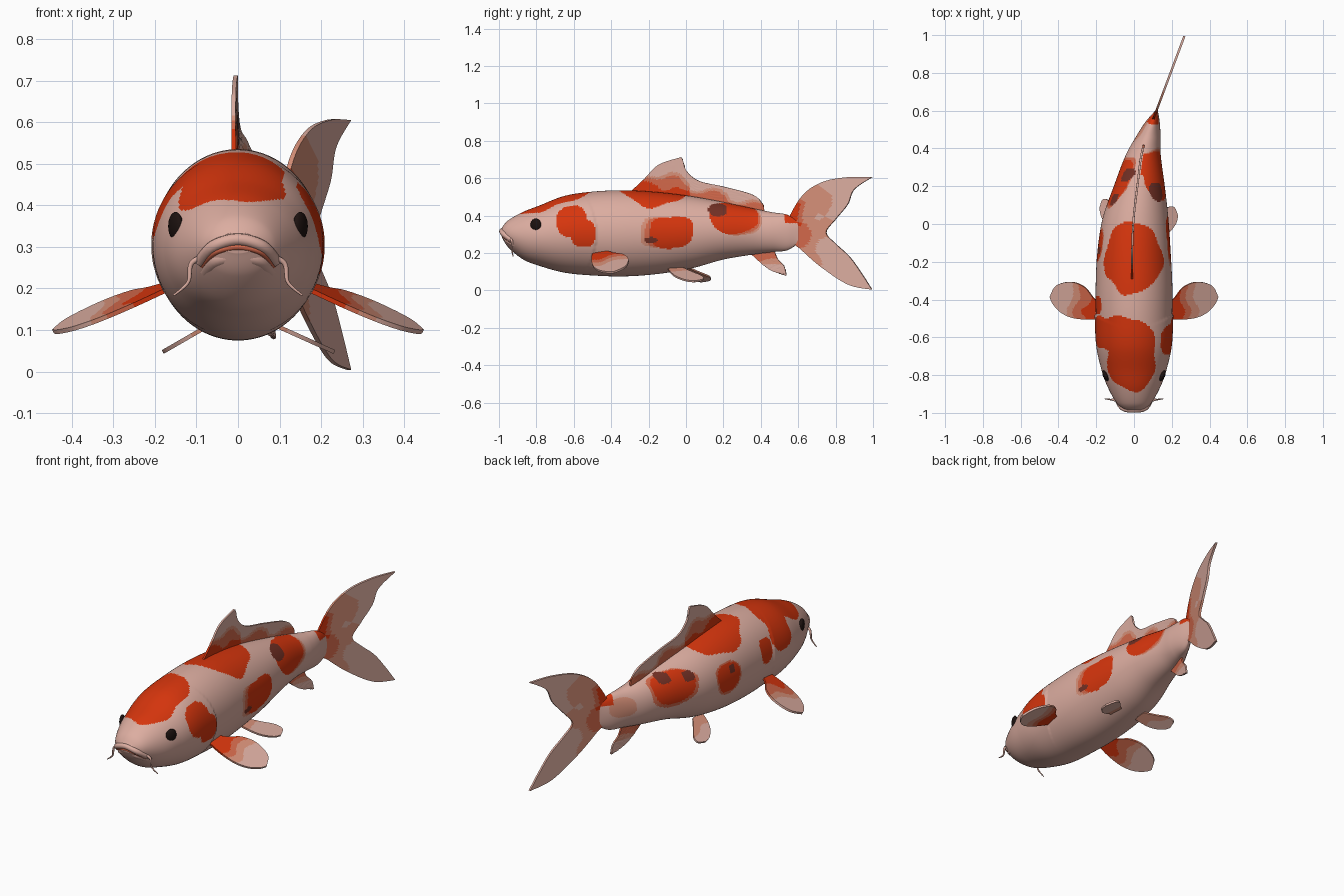
import bpy
import bmesh
from math import sin, cos, pi, hypot
from mathutils import Vector

cube = bpy.data.objects.get("Cube")
if cube:
    bpy.data.objects.remove(cube, do_unlink=True)

PINK, PALE, SALMON, RED, BROWN, BLACK = range(6)
COLOURS = [
    ("pale_pink", (0.72, 0.42, 0.355)),
    ("light_salmon", (0.68, 0.28, 0.19)),
    ("salmon", (0.65, 0.14, 0.07)),
    ("orange_red", (0.68, 0.036, 0.004)),
    ("dark_brown", (0.17, 0.03, 0.018)),
    ("eye_black", (0.012, 0.006, 0.005)),
]
MATERIALS = []
for label, rgb in COLOURS:
    mat = bpy.data.materials.new(label)
    mat.use_nodes = True
    mat.diffuse_color = (*rgb, 1)
    for node in mat.node_tree.nodes:
        if node.type == "BSDF_PRINCIPLED":
            node.inputs["Base Color"].default_value = (*rgb, 1)
            node.inputs["Roughness"].default_value = 0.6
    MATERIALS.append(mat)


def spline(points, steps):
    """Smooth path through the points, sampled evenly."""
    last = len(points) - 1
    path = []
    for i in range(steps + 1):
        t = i / steps * last
        k = min(int(t), last - 1)
        f = t - k
        near = [points[min(max(k + j, 0), last)] for j in (-1, 0, 1, 2)]
        path.append([q + f / 2 * (r - p + f * (2 * p - 5 * q + 4 * r - s + f * (3 * (q - r) + s - p)))
                     for p, q, r, s in zip(*near)])
    return path


def loft(name, rows, rule, closed=False, thickness=0):
    """Skin rows of points and colour every face with the rule."""
    bm = bmesh.new()
    grid = [[bm.verts.new(p) for p in row] for row in rows]
    count = len(rows[0])
    for a, b in zip(grid, grid[1:]):
        for j in range(count if closed else count - 1):
            k = (j + 1) % count
            bm.faces.new((a[j], a[k], b[k], b[j]))
    if closed:
        bm.faces.new(grid[0])
        bm.faces.new(grid[-1])
    bmesh.ops.remove_doubles(bm, verts=bm.verts[:], dist=0.0002)
    bmesh.ops.recalc_face_normals(bm, faces=bm.faces[:])
    for face in bm.faces:
        face.material_index = rule(face.calc_center_median())
    mesh = bpy.data.meshes.new(name)
    bm.to_mesh(mesh)
    bm.free()
    for mat in MATERIALS:
        mesh.materials.append(mat)
    obj = bpy.data.objects.new(name, mesh)
    bpy.context.collection.objects.link(obj)
    bpy.ops.object.select_all(action="DESELECT")
    obj.select_set(True)
    bpy.context.view_layer.objects.active = obj
    if thickness:
        mod = obj.modifiers.new("thickness", "SOLIDIFY")
        mod.thickness = thickness
        mod.offset = 0
        bpy.ops.object.modifier_apply(modifier=mod.name)
    bpy.ops.object.shade_smooth_by_angle(angle=0.7)
    return obj


def fin(name, edge_a, edge_b, place, rule, thickness=0.01):
    """Fin stretched between two edges, put into space by place(u, v)."""
    rows = []
    for a, b in zip(spline(edge_a, 64), spline(edge_b, 64)):
        rows.append([place(*[p + (q - p) * j / 28 for p, q in zip(a, b)]) for j in range(29)])
    return loft(name, rows, rule, thickness=thickness)


def tube(name, points, radius, tone, taper=0.0):
    curve = bpy.data.curves.new(name, "CURVE")
    curve.dimensions = "3D"
    curve.bevel_depth = radius
    curve.bevel_resolution = 3
    curve.use_fill_caps = True
    path = spline(points, 24)
    line = curve.splines.new("POLY")
    line.points.add(len(path) - 1)
    for i, p in enumerate(path):
        line.points[i].co = (*p, 1)
        line.points[i].radius = 1 - taper * i / 24
    line.use_smooth = True
    curve.materials.append(MATERIALS[tone])
    bpy.context.collection.objects.link(bpy.data.objects.new(name, curve))


def wobble(p):
    return 0.05 * (sin(33 * p.y + 11 * p.z) + sin(37 * p.z - 15 * p.y + 24 * p.x))


# Body stations: y, back height, belly height, half width, spine x
STATIONS = [
    (-0.985, 0.335, 0.285, 0.045, 0), (-0.95, 0.375, 0.23, 0.09, 0),
    (-0.87, 0.42, 0.165, 0.136, 0), (-0.78, 0.455, 0.13, 0.17, 0),
    (-0.65, 0.505, 0.095, 0.197, 0), (-0.5, 0.528, 0.08, 0.202, 0),
    (-0.33, 0.535, 0.075, 0.203, 0), (-0.15, 0.525, 0.088, 0.194, 0),
    (0.03, 0.503, 0.118, 0.174, 0.008), (0.2, 0.472, 0.165, 0.135, 0.028),
    (0.36, 0.438, 0.192, 0.094, 0.048), (0.46, 0.418, 0.205, 0.066, 0.075),
    (0.54, 0.405, 0.214, 0.038, 0.098), (0.6, 0.37, 0.25, 0.007, 0.119),
]
STATION_RINGS = spline(STATIONS, 260)


def ring_at(y):
    return min(STATION_RINGS, key=lambda r: abs(r[0] - y))


# Markings: side (0 is the back), y, then z (x on the back), and the two radii
MARKS = {
    PALE: [(-1, 0.5, 0.34, 0.06, 0.055), (1, -0.17, 0.31, 0.08, 0.08), (1, 0.3, 0.37, 0.095, 0.075)],
    SALMON: [(1, -0.14, 0.31, 0.085, 0.08), (1, 0.28, 0.375, 0.105, 0.075),
             (-1, -0.11, 0.33, 0.09, 0.085), (-1, 0.22, 0.37, 0.14, 0.085)],
    RED: [(0, -0.69, -0.015, 0.2, 0.12), (0, -0.58, -0.08, 0.095, 0.13), (-1, -0.575, 0.41, 0.09, 0.09),
          (-1, -0.43, 0.36, 0.05, 0.065), (0, -0.185, -0.005, 0.185, 0.15),
          (1, -0.61, 0.365, 0.083, 0.083), (1, -0.55, 0.305, 0.065, 0.075),
          (1, -0.08, 0.31, 0.115, 0.09), (-1, -0.11, 0.33, 0.08, 0.075),
          (1, 0.25, 0.387, 0.125, 0.08), (-1, 0.22, 0.375, 0.125, 0.075),
          (0, 0.57, 0.115, 0.045, 0.06)],
    BROWN: [(1, 0.17, 0.43, 0.05, 0.032), (1, -0.19, 0.27, 0.033, 0.014),
            (-1, 0.26, 0.43, 0.035, 0.026), (-1, 0.13, 0.41, 0.03, 0.026),
            (-1, -0.14, 0.37, 0.02, 0.02)],
}


def body_tone(p):
    tone = PINK
    spine = ring_at(p.y)[4]
    for level, marks in MARKS.items():
        for side, y, v, ry, rv in marks:
            if side * (p.x - spine) < 0 or (side == 0 and p.z < 0.36):
                continue
            across = p.z if side else p.x
            dy, dv = abs(p.y - y) / ry, abs(across - v) / rv
            if (dy ** 2.5 + dv ** 2.5) ** 0.4 + wobble(p) < 1:
                tone = max(tone, level)
    return tone


# Body, with gill covers standing slightly proud
body_rows = []
for y, top, bottom, half, spine in STATION_RINGS:
    row = []
    for j in range(160):
        a = 2 * pi * j / 160
        gill = -0.48 - 0.07 * sin(a) ** 2
        puff = 0.006 * cos(a) ** 2 * max(0, (y + 0.75) / 0.25) if y < gill else 0
        row.append(Vector((spine + (half + puff) * cos(a), y,
                           (top + bottom) / 2 + (top - bottom) / 2 * sin(a))))
    body_rows.append(row)
loft("body", body_rows, body_tone, closed=True)


# Dorsal fin
def dorsal_tone(p):
    height = p.z - ring_at(p.y)[1] + 0.3 * wobble(p)
    if p.y < 0.02:
        return RED if height < 0.035 else SALMON if height < 0.07 else PALE if height < 0.09 else PINK
    return SALMON if height < 0.025 else PALE if height < 0.045 else PINK


def on_spine(y, z):
    return Vector((ring_at(y)[4] - 0.01, y, z))


fin("dorsal_fin",
    [(-0.3, 0.5), (-0.2, 0.51), (-0.11, 0.505), (-0.04, 0.5), (0.0, 0.49), (0.06, 0.48), (0.14, 0.46),
     (0.26, 0.43), (0.38, 0.41), (0.42, 0.41)],
    [(-0.3, 0.525), (-0.225, 0.595), (-0.15, 0.67), (-0.045, 0.707), (-0.02, 0.705), (0.002, 0.64),
     (0.07, 0.585), (0.2, 0.555), (0.36, 0.51), (0.415, 0.455)],
    on_spine, dorsal_tone)

# Anal fin
fin("anal_fin", [(0.33, 0.21), (0.42, 0.13), (0.47, 0.1), (0.537, 0.08)],
    [(0.47, 0.22), (0.49, 0.17), (0.525, 0.13), (0.537, 0.08)],
    on_spine, lambda p: SALMON if p.z + 0.2 * wobble(p) > 0.17 else PALE if p.z > 0.14 else PINK)


# Tail fin
def tail_tone(p):
    reach = hypot(p.y - 0.52, 0.7 * (p.z - 0.35)) + 0.7 * wobble(p)
    if p.z > 0.35 and reach < 0.085:
        return RED
    return SALMON if reach < 0.135 else PALE if reach < 0.24 else PINK


fin("tail_fin",
    [(0.995, 0.605), (0.86, 0.605), (0.72, 0.575), (0.61, 0.49), (0.53, 0.31),
     (0.62, 0.215), (0.73, 0.12), (0.87, 0.03), (0.995, 0.004)],
    [(0.995, 0.605), (0.9, 0.54), (0.865, 0.46), (0.8, 0.38), (0.75, 0.31),
     (0.8, 0.25), (0.875, 0.18), (0.94, 0.09), (0.995, 0.004)],
    lambda y, z: Vector((0.1 + 0.375 * (y - 0.55), y, z)), tail_tone, 0.012)


# Paired parts
def pectoral_tone(p):
    reach = abs(p.x) + 0.3 * wobble(p) + 0.25 * abs(p.y + 0.45)
    return RED if reach < 0.265 else SALMON if reach < 0.3 else PALE if reach < 0.345 else PINK


for word, side in (("left", 1), ("right", -1)):
    fin(word + "_pectoral_fin",
        [(0.17, -0.5), (0.25, -0.505), (0.33, -0.495), (0.39, -0.465), (0.43, -0.42), (0.445, -0.385)],
        [(0.17, -0.43), (0.215, -0.39), (0.26, -0.335), (0.33, -0.307), (0.41, -0.325), (0.445, -0.385)],
        lambda x, y: Vector((side * x, y, 0.215 - 0.45 * (x - 0.17) + 0.2 * (y + 0.41))),
        pectoral_tone, 0.011)
    shrink, shift = (1, 0) if side > 0 else (0.78, 0.04)
    fin(word + "_pelvic_fin",
        [(0.07, -0.1), (0.13, -0.08), (0.18, -0.05), (0.22, 0), (0.232, 0.045)],
        [(0.07, -0.02), (0.12, 0.03), (0.17, 0.083), (0.21, 0.09), (0.232, 0.045)],
        lambda x, y: Vector((side * x * shrink, y + shift, 0.12 - 0.45 * (x - 0.07))),
        lambda p: PALE if abs(p.x) + 0.2 * wobble(p) < 0.12 else PINK)
    tube(word + "_barbel", [(side * x, y, z) for x, y, z in (
        (0.075, -0.94, 0.28), (0.112, -0.93, 0.26), (0.12, -0.93, 0.215), (0.155, -0.925, 0.183))],
        0.008, PINK, 0.7)
    bpy.ops.mesh.primitive_uv_sphere_add(segments=24, ring_count=16, radius=1,
                                         location=(side * 0.15, -0.803, 0.35),
                                         rotation=(0, 0, -0.42 * side))
    eye = bpy.context.object
    eye.name = word + "_eye"
    eye.scale = (0.014, 0.031, 0.034)
    eye.data.materials.append(MATERIALS[BLACK])
    bpy.ops.object.shade_smooth()


# Mouth
def mouth_arc(width, back, front, low, high):
    side_y, side_z = (back + front) / 2 - 0.02, (low + high) / 2 + 0.01
    return [(-width, back, low), (-0.65 * width, side_y, side_z), (0, front, high),
            (0.65 * width, side_y, side_z), (width, back, low)]


tube("upper_lip", mouth_arc(0.09, -0.925, -0.984, 0.265, 0.318), 0.015, PINK)
tube("mouth_line", mouth_arc(0.085, -0.925, -0.982, 0.255, 0.3), 0.008, SALMON)
tube("lower_lip", mouth_arc(0.075, -0.905, -0.954, 0.245, 0.278), 0.021, PINK)
